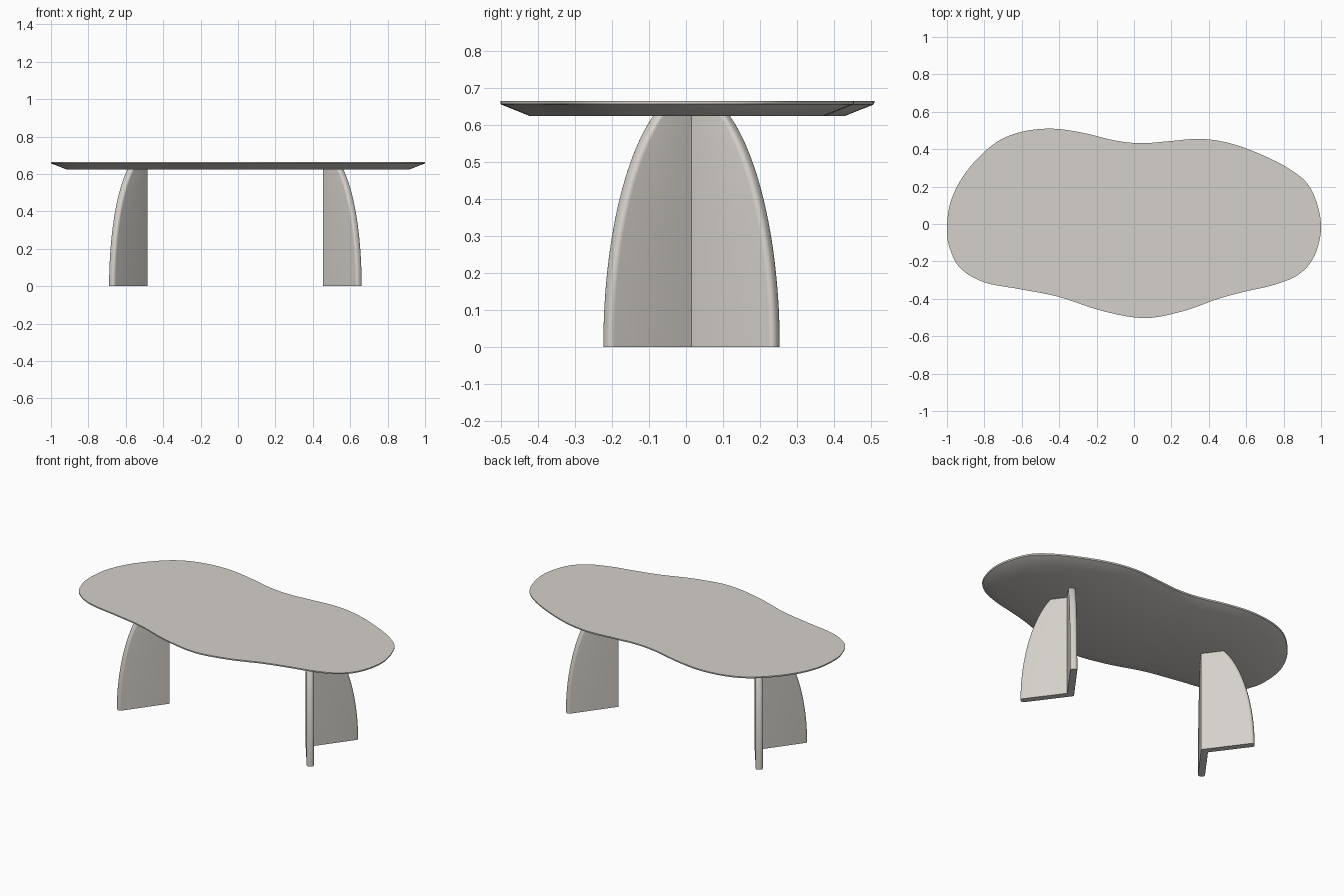
import bpy, bmesh, math
from mathutils import Vector

if "Cube" in bpy.data.objects:
    bpy.data.objects.remove(bpy.data.objects["Cube"])

mat = bpy.data.materials.new("warm grey")
mat.diffuse_color = (0.66, 0.63, 0.59, 1)
mat.use_nodes = True
mat.node_tree.nodes["Principled BSDF"].inputs["Base Color"].default_value = mat.diffuse_color


def loft(name, rings):
    """Closed solid through a stack of rings, bottom to top, each counter-clockwise."""
    bm = bmesh.new()
    rows = [[bm.verts.new(p) for p in r] for r in rings]
    n = len(rows[0])
    for a, b in zip(rows, rows[1:]):
        for i in range(n):
            j = (i + 1) % n
            bm.faces.new((a[i], a[j], b[j], b[i]))
    bm.faces.new(rows[0][::-1])
    bm.faces.new(rows[-1])
    bmesh.ops.recalc_face_normals(bm, faces=bm.faces[:])
    me = bpy.data.meshes.new(name)
    bm.to_mesh(me)
    bm.free()
    me.materials.append(mat)
    ob = bpy.data.objects.new(name, me)
    bpy.context.collection.objects.link(ob)
    bpy.ops.object.select_all(action='DESELECT')
    ob.select_set(True)
    bpy.context.view_layer.objects.active = ob
    bpy.ops.object.shade_smooth_by_angle(angle=math.radians(25))
    return ob


def closed_spline(pts, steps):
    """Catmull-Rom curve through a loop of points."""
    out, n = [], len(pts)
    for i in range(n):
        a, b, c, d = (Vector(pts[(i + k) % n]) for k in (-1, 0, 1, 2))
        for s in range(steps):
            t = s / steps
            out.append(0.5 * (2 * b + (c - a) * t + (2 * a - 5 * b + 4 * c - d) * t * t
                              + (3 * b - a - 3 * c + d) * t ** 3))
    return out


def inset(loop, dist):
    out, n = [], len(loop)
    for i in range(n):
        t = (loop[(i + 1) % n] - loop[i - 1]).normalized()
        out.append(loop[i] + Vector((-t.y, t.x)) * dist)
    return out


# Table top: free-form pebble outline, thin rim, undercut edge
outline = [(-1, -0.03), (-0.98, 0.12), (-0.90, 0.275), (-0.76, 0.42), (-0.62, 0.488),
           (-0.45, 0.51), (-0.28, 0.489), (-0.10, 0.446), (0.04, 0.432), (0.18, 0.442),
           (0.35, 0.455), (0.50, 0.435), (0.66, 0.38), (0.83, 0.295), (0.945, 0.19),
           (1.0, 0.0), (0.965, -0.17), (0.88, -0.27), (0.75, -0.325), (0.60, -0.36),
           (0.45, -0.40), (0.26, -0.467), (0.05, -0.503), (-0.18, -0.462), (-0.40, -0.39),
           (-0.60, -0.35), (-0.80, -0.312), (-0.93, -0.235), (-0.985, -0.13)]
edge = closed_spline(outline[::-1], 5)
loft("table_top", [[(p.x, p.y, z) for p in inset(edge, d)]
                   for z, d in ((0.625, 0.08), (0.656, 0.002), (0.660, 0), (0.665, 0))])

# Legs: two upright panels meeting in a V, outer edges follow an ellipse
THICK, ROUND, LENGTH, ARCH = 0.04, 0.015, 0.304, 0.70
ANGLE = math.radians(36.3)
along = Vector((math.sin(ANGLE), -math.cos(ANGLE)))
across = Vector((math.cos(ANGLE), math.sin(ANGLE)))
# rounded end section: (position across thickness, set-back from the tip)
tip = []
for k in range(5):
    a = math.pi / 2 * k / 4
    tip.append((ROUND * (1 - math.cos(a)), ROUND * (1 - math.sin(a))))
tip += [(THICK - w, b) for w, b in tip[::-1]]


def leg(name, apex_x, side):
    rings = []
    for k in range(25):
        z = 0.63 * k / 24
        length = LENGTH * math.sqrt(1 - (z / ARCH) ** 2)
        wing = [along * (length - b) + across * w for w, b in tip]
        plan = [Vector((0, 0))] + wing + [Vector((THICK / math.cos(ANGLE), 0))]
        plan += [Vector((p.x, -p.y)) for p in wing[::-1]]
        rings.append([(apex_x + side * p.x, 0.015 + p.y, z) for p in plan])
    loft(name, rings)


leg("right_leg", 0.455, 1)
leg("left_leg", -0.483, -1)
